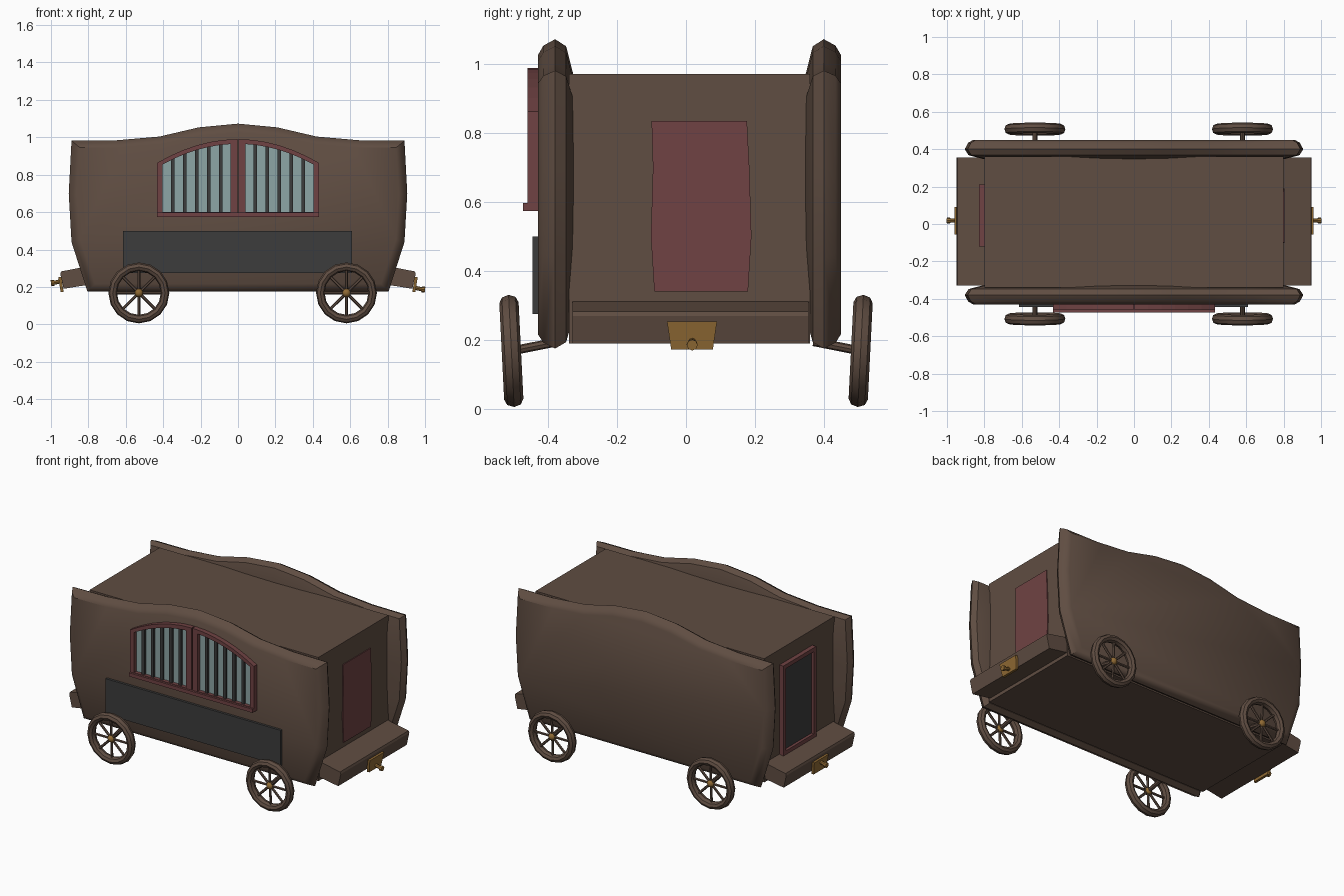
import bpy, bmesh, math
from mathutils import Vector, Matrix

cube = bpy.data.objects.get("Cube")
if cube:
    bpy.data.objects.remove(cube)


def material(name, rgb):
    m = bpy.data.materials.new(name)
    m.use_nodes = True
    m.diffuse_color = (*rgb, 1)
    m.node_tree.nodes["Principled BSDF"].inputs["Base Color"].default_value = (*rgb, 1)
    return m


BROWN = material("brown wood", (0.115, 0.074, 0.054))
RED = material("dark red paint", (0.16, 0.055, 0.056))
GOLD = material("brass", (0.28, 0.145, 0.034))
GLASS = material("pale glass", (0.27, 0.38, 0.38))
DARK = material("charcoal", (0.045, 0.045, 0.045))


def finish(name, bm, mat, smooth=False):
    bmesh.ops.recalc_face_normals(bm, faces=bm.faces)
    mesh = bpy.data.meshes.new(name)
    bm.to_mesh(mesh)
    bm.free()
    mesh.materials.append(mat)
    ob = bpy.data.objects.new(name, mesh)
    bpy.context.collection.objects.link(ob)
    if smooth:
        bpy.ops.object.select_all(action='DESELECT')
        ob.select_set(True)
        bpy.context.view_layer.objects.active = ob
        bpy.ops.object.shade_smooth_by_angle(angle=math.radians(35))
    return ob


def loft(name, rings, mat, smooth=False):
    """Skin matching rings of points and cap both ends."""
    bm = bmesh.new()
    rows = [[bm.verts.new(p) for p in ring] for ring in rings]
    n = len(rows[0])
    for a, b in zip(rows, rows[1:]):
        for i in range(n):
            j = (i + 1) % n
            bm.faces.new((a[i], a[j], b[j], b[i]))
    bm.faces.new(rows[0])
    bm.faces.new(rows[-1])
    return finish(name, bm, mat, smooth)


def prism_y(name, pts, y0, y1, mat):
    return loft(name, [[(x, y, z) for x, z in pts] for y in (y0, y1)], mat)


def prism_x(name, pts, x0, x1, mat):
    return loft(name, [[(x, y, z) for y, z in pts] for x in (x0, x1)], mat)


def rect(a0, a1, b0, b1):
    return [(a0, b0), (a1, b0), (a1, b1), (a0, b1)]


def rod(name, start, end, radius, mat, sides=8):
    a, b = Vector(start), Vector(end)
    turn = Vector((0, 0, 1)).rotation_difference(b - a).to_matrix()
    ring = [turn @ Vector((radius * math.cos(t), radius * math.sin(t), 0))
            for t in (i * math.tau / sides for i in range(sides))]
    return loft(name, [[c + p for p in ring] for c in (a, b)], mat, True)


# Body between the two side panels
prism_x("body", rect(-0.34, 0.36, 0.19, 0.972), -0.8, 0.8, BROWN)

# Curved side panels with a ridged rim
half = [(0.805, 0.175), (0.89, 0.44), (0.905, 0.70), (0.89, 0.982), (0.65, 0.984),
        (0.42, 1.004), (0.21, 1.053)]
outline = half + [(0, 1.073)] + [(-x, z) for x, z in reversed(half)]
rim = [(-0.43, 0.045), (-0.414, 0.018), (-0.38, 0), (-0.348, 0.02), (-0.327, 0.1)]


def side_panel(name, side):
    rings = []
    for y, inset in rim:
        yy = y if side < 0 else 0.02 - y
        rings.append([(x * (1 - inset / 0.9), yy, 0.6 + (z - 0.6) * (1 - inset / 0.46))
                      for x, z in outline])
    loft(name, rings, BROWN, True)


side_panel("front_side_panel", -1)
side_panel("back_side_panel", 1)

# Sloping end platforms with brass hitch plates and pegs
for s, end in ((-1, "right"), (1, "left")):
    slab = [(0.78, 0.315), (0.945, 0.283), (0.95, 0.27), (0.932, 0.19), (0.78, 0.215)]
    prism_y(end + "_platform", [(s * x, z) for x, z in slab], -0.33, 0.355, BROWN)
    plate = []
    for shift in (0, 0.016):
        plate.append([(s * (0.945 + shift), -0.055, 0.253), (s * (0.945 + shift), 0.09, 0.253),
                      (s * (0.932 + shift), 0.078, 0.172), (s * (0.932 + shift), -0.043, 0.172)])
    loft(end + "_hitch_plate", plate, GOLD)
    z = 0.187 if s > 0 else 0.222
    rod(end + "_hitch_peg", (s * 0.94, 0.018, z + 0.01), (s * 0.985, 0.018, z), 0.011, GOLD)
    rod(end + "_hitch_knob", (s * 0.983, 0.018, z), (s * 1.0, 0.018, z - 0.002), 0.016, GOLD)

# Painted door on the left end
prism_x("left_door", [(-0.092, 0.34), (0.18, 0.34), (0.19, 0.5), (0.184, 0.7), (0.177, 0.835),
                      (-0.1, 0.835), (-0.096, 0.7), (-0.102, 0.5)], 0.798, 0.805, RED)

# Framed dark door on the right end
prism_x("right_door", rect(-0.1, 0.19, 0.32, 0.86), -0.81, -0.79, DARK)
for name, r in (("front_post", rect(-0.12, -0.095, 0.305, 0.875)),
                ("back_post", rect(0.185, 0.21, 0.305, 0.875)),
                ("head", rect(-0.12, 0.21, 0.85, 0.875)),
                ("sill", rect(-0.12, 0.21, 0.305, 0.33))):
    prism_x("right_door_" + name, r, -0.828, -0.79, RED)

# Dark board under the window
prism_y("lower_board", rect(-0.615, 0.61, 0.275, 0.50), -0.445, -0.42, DARK)


# Arched window in two mirrored leaves
def arch(x, drop=0.0):
    return 0.99 - drop - 0.125 * (abs(x) / 0.43) ** 2


STEPS = 6
for s, side in ((-1, "right"), (1, "left")):
    x0, x1, low = 0.04, 0.405, 0.60
    inner_xs = [x0 + (x1 - x0) * i / STEPS for i in range(STEPS + 1)]
    outer_xs = [0.003 + 0.43 * i / STEPS for i in range(STEPS + 1)]
    inner = [(x0, low), *[(x, arch(x, 0.025)) for x in inner_xs], (x1, low)]
    outer = [(0.003, 0.58), *[(x, arch(x)) for x in outer_xs], (0.433, 0.58)]
    prism_y(side + "_window_glass", [(s * x, z) for x, z in inner], -0.437, -0.42, GLASS)
    bm = bmesh.new()
    rows = [[bm.verts.new((s * x, y, z)) for x, z in loop]
            for loop, y in ((inner, -0.42), (inner, -0.46), (outer, -0.46), (outer, -0.42))]
    for k in range(4):
        a, b = rows[k], rows[(k + 1) % 4]
        for i in range(len(a)):
            j = (i + 1) % len(a)
            bm.faces.new((a[i], a[j], b[j], b[i]))
    finish(side + "_window_frame", bm, RED)
    for i in range(5):
        c = x0 + (x1 - x0) * (i + 0.82) / 5.7
        bar = [(c - 0.01, low), (c + 0.01, low), (c + 0.01, arch(c + 0.01, 0.02)),
               (c - 0.01, arch(c - 0.01, 0.02))]
        prism_y(f"{side}_window_bar_{i + 1}", [(s * x, z) for x, z in bar], -0.45, -0.43, DARK)
prism_y("window_sill", rect(-0.433, 0.433, 0.574, 0.597), -0.473, -0.42, RED)


# Spoked wheels, tilted slightly outward at the top
def wheel(name, x, s):
    segs, tube = 16, 8
    place = Matrix.Translation((x, s * 0.507, 0.168)) @ Matrix.Rotation(-s * 0.05, 4, 'X')
    bm = bmesh.new()
    rows = []
    for i in range(segs):
        t = math.tau * i / segs
        row = []
        for k in range(tube):
            u = math.tau * k / tube
            r = 0.14 + 0.023 * math.cos(u)
            row.append(bm.verts.new(place @ Vector((r * math.cos(t), 0.028 * math.sin(u), r * math.sin(t)))))
        rows.append(row)
    for i in range(segs):
        a, b = rows[i], rows[(i + 1) % segs]
        for k in range(tube):
            m = (k + 1) % tube
            bm.faces.new((a[k], a[m], b[m], b[k]))
    finish(name + "_rim", bm, BROWN, True)
    for i in range(8):
        t = math.tau * i / 8
        rod(f"{name}_spoke_{i + 1}", place @ Vector((0, 0, 0)),
            place @ Vector((0.13 * math.cos(t), 0, 0.13 * math.sin(t))), 0.008, BROWN, 6)
    bm = bmesh.new()
    bmesh.ops.create_uvsphere(bm, u_segments=12, v_segments=8, radius=0.023, matrix=place)
    finish(name + "_hub", bm, GOLD, True)
    rod(name + "_axle", place @ Vector((0, 0, 0)), (x, s * 0.37, 0.195), 0.013, BROWN)


for x, end in ((-0.53, "right"), (0.58, "left")):
    for s, face in ((-1, "front"), (1, "back")):
        wheel(f"{face}_{end}_wheel", x, s)
